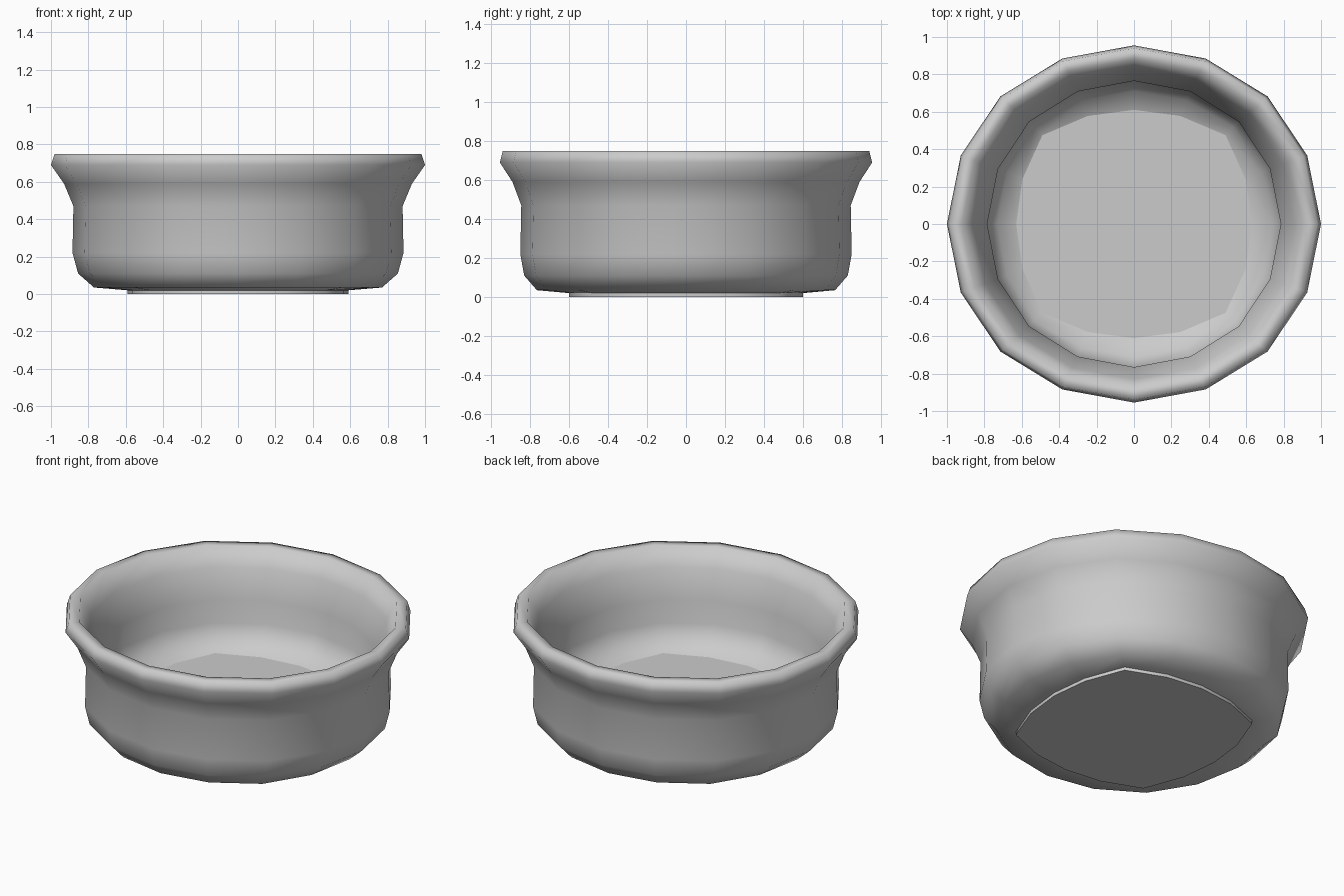
import bpy
import bmesh
from math import sin, cos, tau

cube = bpy.data.objects.get("Cube")
if cube:
    bpy.data.objects.remove(cube)

SIDES = 16

clay = bpy.data.materials.new("plain_grey")
clay.use_nodes = True
grey = (0.6, 0.6, 0.6, 1)
clay.diffuse_color = grey
clay.node_tree.nodes["Principled BSDF"].inputs["Base Color"].default_value = grey


def ring(bm, rx, ry, z, square):
    """One ring of the wall; square pushes the diagonals outward."""
    verts = []
    for i in range(SIDES):
        a = tau * i / SIDES
        k = 1 + square * sin(2 * a) ** 4
        verts.append(bm.verts.new((rx * k * cos(a), ry * k * sin(a), z)))
    return verts


# Section from the foot, up the outside, over the rim and down to the floor:
# x radius, y radius, height, squareness
section = [
    (0.59, 0.60, 0.00, 0.13),   # foot
    (0.59, 0.60, 0.02, 0.13),
    (0.77, 0.765, 0.035, 0.02),
    (0.855, 0.83, 0.11, 0.01),
    (0.885, 0.85, 0.22, 0.01),  # belly
    (0.88, 0.845, 0.47, 0.01),  # neck
    (0.93, 0.89, 0.59, 0.01),
    (1.00, 0.955, 0.69, 0.01),  # rim
    (0.98, 0.94, 0.75, 0.01),
    (0.92, 0.88, 0.75, 0.01),
    (0.86, 0.83, 0.64, 0.01),
    (0.785, 0.765, 0.47, 0.01),  # inner wall
    (0.79, 0.77, 0.32, 0.01),
    (0.73, 0.71, 0.22, 0.03),
    (0.63, 0.61, 0.18, 0.10),   # floor
]

bm = bmesh.new()
rings = [ring(bm, *row) for row in section]
for lower, upper in zip(rings, rings[1:]):
    for i in range(SIDES):
        j = (i + 1) % SIDES
        bm.faces.new((lower[i], lower[j], upper[j], upper[i]))
underside = bm.faces.new(list(reversed(rings[0])))
floor = bm.faces.new(rings[-1])
bmesh.ops.recalc_face_normals(bm, faces=bm.faces)

# Smooth walls with crisp edges round the foot and the floor
for face in bm.faces:
    face.smooth = True
for edge in list(underside.edges) + list(floor.edges):
    edge.smooth = False
for a, b in zip(rings[1], rings[1][1:] + rings[1][:1]):
    bm.edges.get((a, b)).smooth = False

mesh = bpy.data.meshes.new("bowl")
bm.to_mesh(mesh)
bm.free()
mesh.materials.append(clay)
bowl = bpy.data.objects.new("bowl", mesh)
bpy.context.collection.objects.link(bowl)
